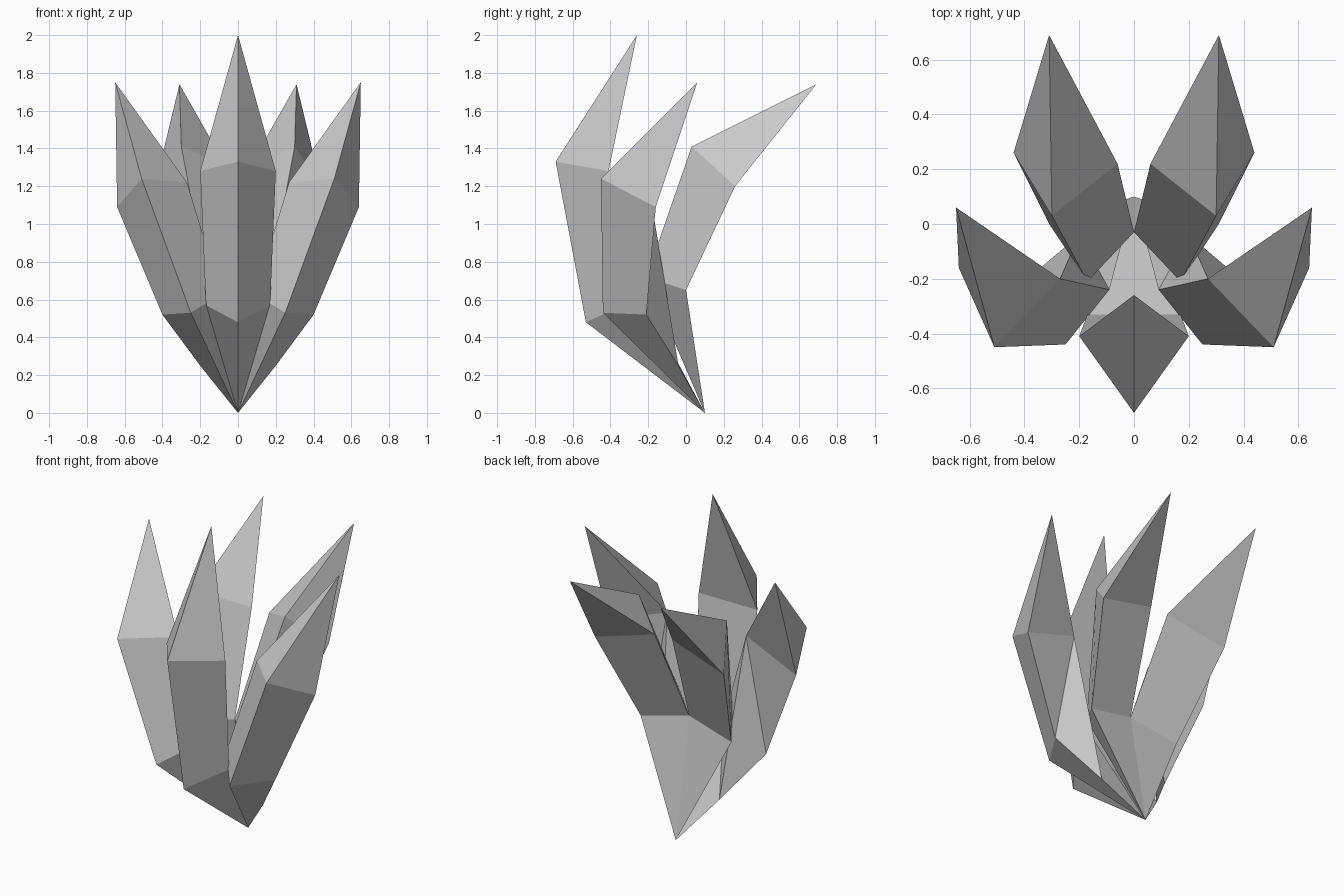
import bpy
import bmesh
from mathutils import Vector

default_cube = bpy.data.objects.get("Cube")
if default_cube:
    bpy.data.objects.remove(default_cube, do_unlink=True)

# One plain grey for the whole flower
grey = bpy.data.materials.new("light_grey")
grey.use_nodes = True
colour = (0.6, 0.6, 0.6, 1)
grey.diffuse_color = colour
grey.node_tree.nodes["Principled BSDF"].inputs["Base Color"].default_value = colour

ROOT = (0, 0.1, 0)


def petal(name, tip, upper, lower, side=1, back_ridge=None):
    """Closed three-sided petal; each ring is (spine, outer edge, inner edge)."""
    bm = bmesh.new()

    def vert(point):
        x, y, z = point
        return bm.verts.new(Vector((x * side, y, z)))

    top, root = vert(tip), vert(ROOT)
    up = [vert(p) for p in upper]
    low = [vert(p) for p in lower]
    spine, outer, inner = range(3)

    # Spine flanks, then the flat back
    for a, b in ((spine, outer), (outer, inner), (inner, spine)):
        bm.faces.new((top, up[a], up[b]))
        if back_ridge and (a, b) == (outer, inner):
            ridge = vert(back_ridge)
            bm.faces.new((up[outer], low[outer], up[inner]))
            bm.faces.new((up[inner], low[outer], ridge))
            bm.faces.new((up[inner], ridge, low[inner]))
            bm.faces.new((low[outer], root, ridge))
            bm.faces.new((ridge, root, low[inner]))
        else:
            bm.faces.new((up[a], low[a], low[b], up[b]))
            bm.faces.new((low[a], root, low[b]))

    bmesh.ops.recalc_face_normals(bm, faces=bm.faces[:])
    mesh = bpy.data.meshes.new(name)
    bm.to_mesh(mesh)
    bm.free()
    mesh.materials.append(grey)
    obj = bpy.data.objects.new(name, mesh)
    bpy.context.collection.objects.link(obj)
    return obj


# Tall petal at the front
petal("front_petal",
      tip=(0, -0.26, 2),
      upper=((0, -0.69, 1.33), (0.2, -0.41, 1.28), (-0.2, -0.41, 1.28)),
      lower=((0, -0.53, 0.48), (0.17, -0.33, 0.57), (-0.17, -0.33, 0.57)))

# Mirrored pairs at the sides and the back
for label, side in (("left", 1), ("right", -1)):
    petal(label + "_side_petal",
          tip=(0.65, 0.06, 1.75),
          upper=((0.51, -0.45, 1.24), (0.64, -0.16, 1.09), (0.27, -0.2, 1.22)),
          lower=((0.25, -0.44, 0.53), (0.4, -0.21, 0.52), (0.09, -0.24, 0.63)),
          side=side,
          back_ridge=(0.2, -0.04, 0.25))
    petal(label + "_back_petal",
          tip=(0.31, 0.69, 1.74),
          upper=((0.3, 0.03, 1.41), (0.44, 0.26, 1.2), (0.06, 0.22, 1.3)),
          lower=((0.17, -0.21, 0.72), (0.31, 0, 0.65), (0, -0.03, 0.72)),
          side=side)
